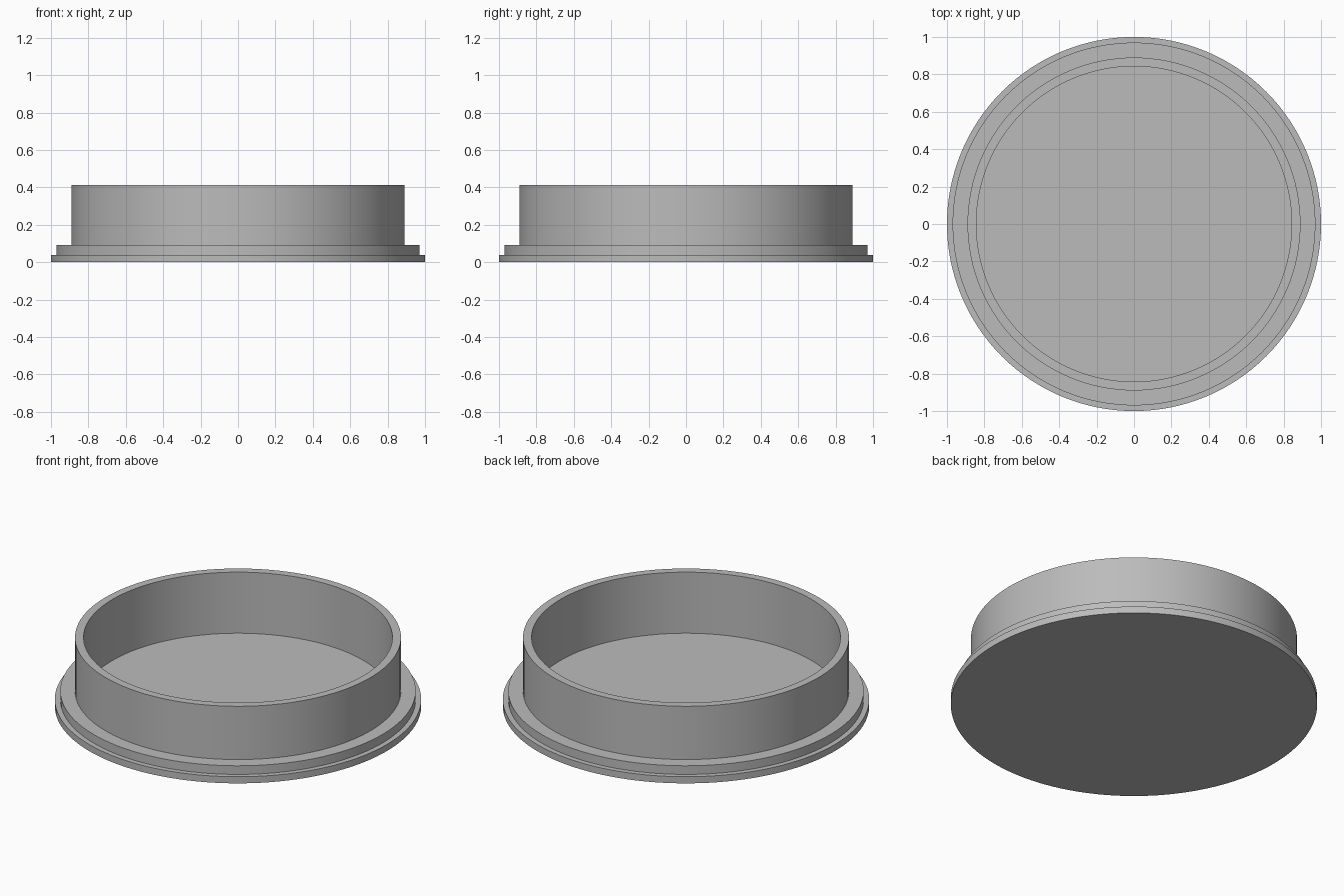
import bpy
import bmesh
import math

cube = bpy.data.objects.get("Cube")
if cube:
    bpy.data.objects.remove(cube, do_unlink=True)

SEGMENTS = 128

grey = bpy.data.materials.new("mid_grey")
grey.use_nodes = True
colour = (0.5, 0.5, 0.5, 1)
grey.diffuse_color = colour
grey.node_tree.nodes["Principled BSDF"].inputs["Base Color"].default_value = colour


def lathe(name, profile):
    """Spin a (radius, height) profile around z; axis ends become caps."""
    bm = bmesh.new()
    verts = [bm.verts.new((r, 0, z)) for r, z in profile]
    edges = [bm.edges.new(pair) for pair in zip(verts, verts[1:])]
    bmesh.ops.spin(bm, geom=verts + edges, cent=(0, 0, 0), axis=(0, 0, 1),
                   angle=math.tau, steps=SEGMENTS)
    bmesh.ops.remove_doubles(bm, verts=bm.verts, dist=0.0005)
    bmesh.ops.recalc_face_normals(bm, faces=bm.faces)
    mesh = bpy.data.meshes.new(name)
    bm.to_mesh(mesh)
    bm.free()
    mesh.materials.append(grey)
    obj = bpy.data.objects.new(name, mesh)
    bpy.context.collection.objects.link(obj)
    bpy.ops.object.select_all(action='DESELECT')
    obj.select_set(True)
    bpy.context.view_layer.objects.active = obj
    bpy.ops.object.shade_smooth_by_angle(angle=math.radians(30))
    return obj


# Stepped base, upright wall and recessed floor as one closed shell
lathe("stepped_round_tray", [
    (0, 0), (1, 0), (1, 0.04),          # base flange
    (0.97, 0.04), (0.97, 0.092),        # upper step
    (0.89, 0.092), (0.89, 0.413),       # outer wall
    (0.843, 0.413), (0.843, 0.045),     # rim and inner wall
    (0, 0.045),                         # floor
])
